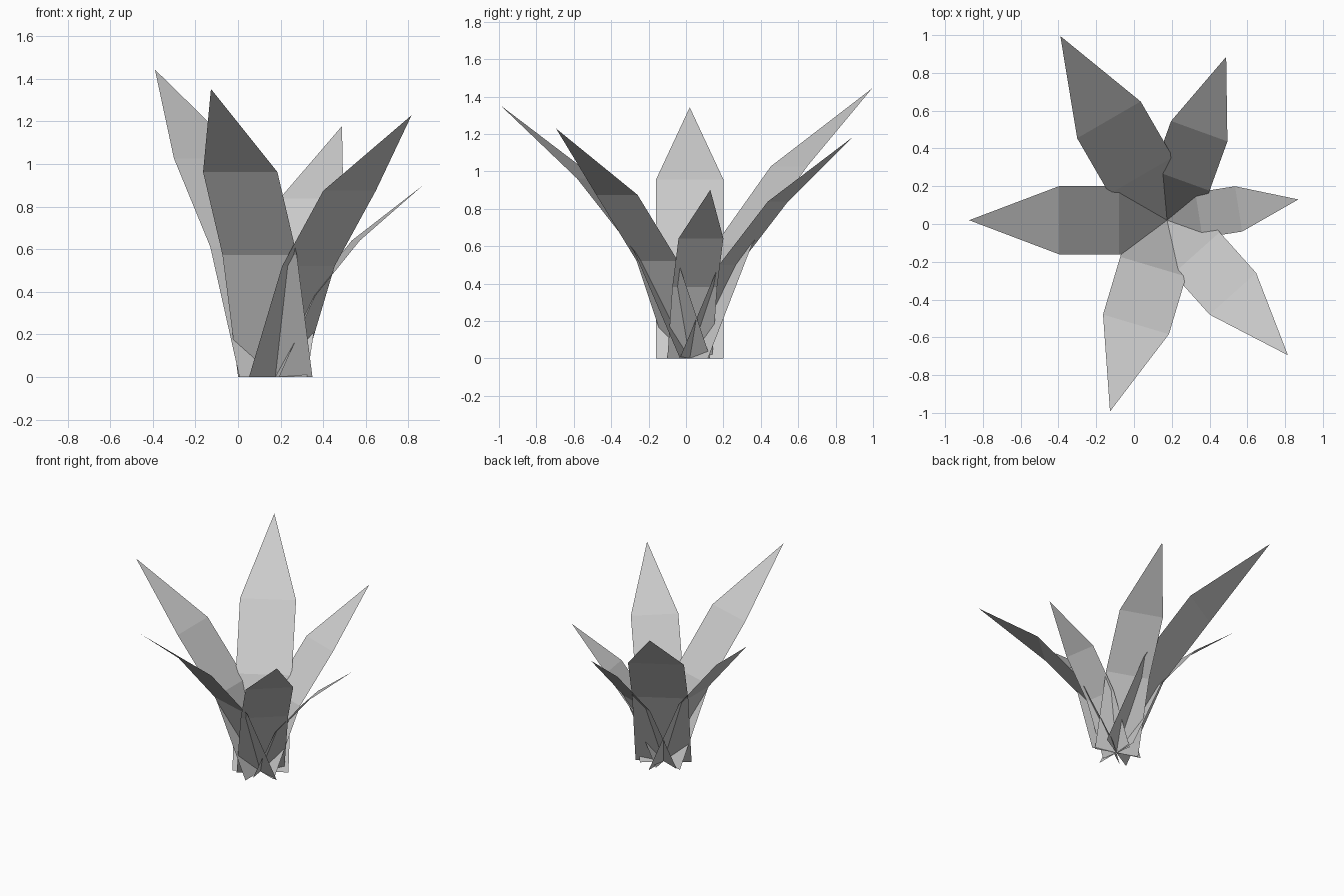
import bpy
import math
from mathutils import Vector

# Remove the default cube
cube = bpy.data.objects.get("Cube")
if cube:
    bpy.data.objects.remove(cube, do_unlink=True)

# Single grey leaf colour
grey = bpy.data.materials.new("light_grey")
grey.use_nodes = True
color = (0.6, 0.6, 0.6, 1.0)
grey.diffuse_color = color
grey.node_tree.nodes["Principled BSDF"].inputs["Base Color"].default_value = color

# Leaf shape at full size: (distance outward, height) of each cross line
PROFILE = [(0.0, 0.0), (0.255, 0.57), (0.572, 0.957)]
TIP = (1.05, 1.345)
HALF_WIDTH = 0.181
ROOT = Vector((0.175, 0.02, 0.0))


def make_leaf(name, tip_x, tip_y):
    """Folded flat leaf growing from the root, its tip above the given point."""
    reach = Vector((tip_x, tip_y, 0)) - ROOT
    scale = reach.length / TIP[0]
    out = reach.normalized()
    side = Vector((-out.y, out.x, 0))
    up = Vector((0, 0, 1))
    verts = []
    for dist, height in PROFILE:
        centre = ROOT + (out * dist + up * height) * scale
        for sign in (1, -1):
            verts.append(centre + side * sign * HALF_WIDTH * scale)
    verts.append(ROOT + (out * TIP[0] + up * TIP[1]) * scale)
    faces = [(i, i + 1, i + 3, i + 2) for i in (0, 2)] + [(4, 5, 6)]
    # Upper side faces the middle of the plant
    faces = [tuple(reversed(f)) for f in faces]
    mesh = bpy.data.meshes.new(name)
    mesh.from_pydata(verts, [], faces)
    mesh.materials.append(grey)
    leaf = bpy.data.objects.new(name, mesh)
    bpy.context.collection.objects.link(leaf)
    return leaf


# Six leaves around the root, each placed by its tip
LEAVES = {
    "right_leaf": (-0.873, 0.02),
    "back_right_leaf": (-0.39, 0.995),
    "back_left_leaf": (0.488, 0.885),
    "left_leaf": (0.87, 0.13),
    "front_left_leaf": (0.815, -0.695),
    "front_leaf": (-0.127, -0.992),
}
for leaf_name, (x, y) in LEAVES.items():
    make_leaf(leaf_name, x, y)
